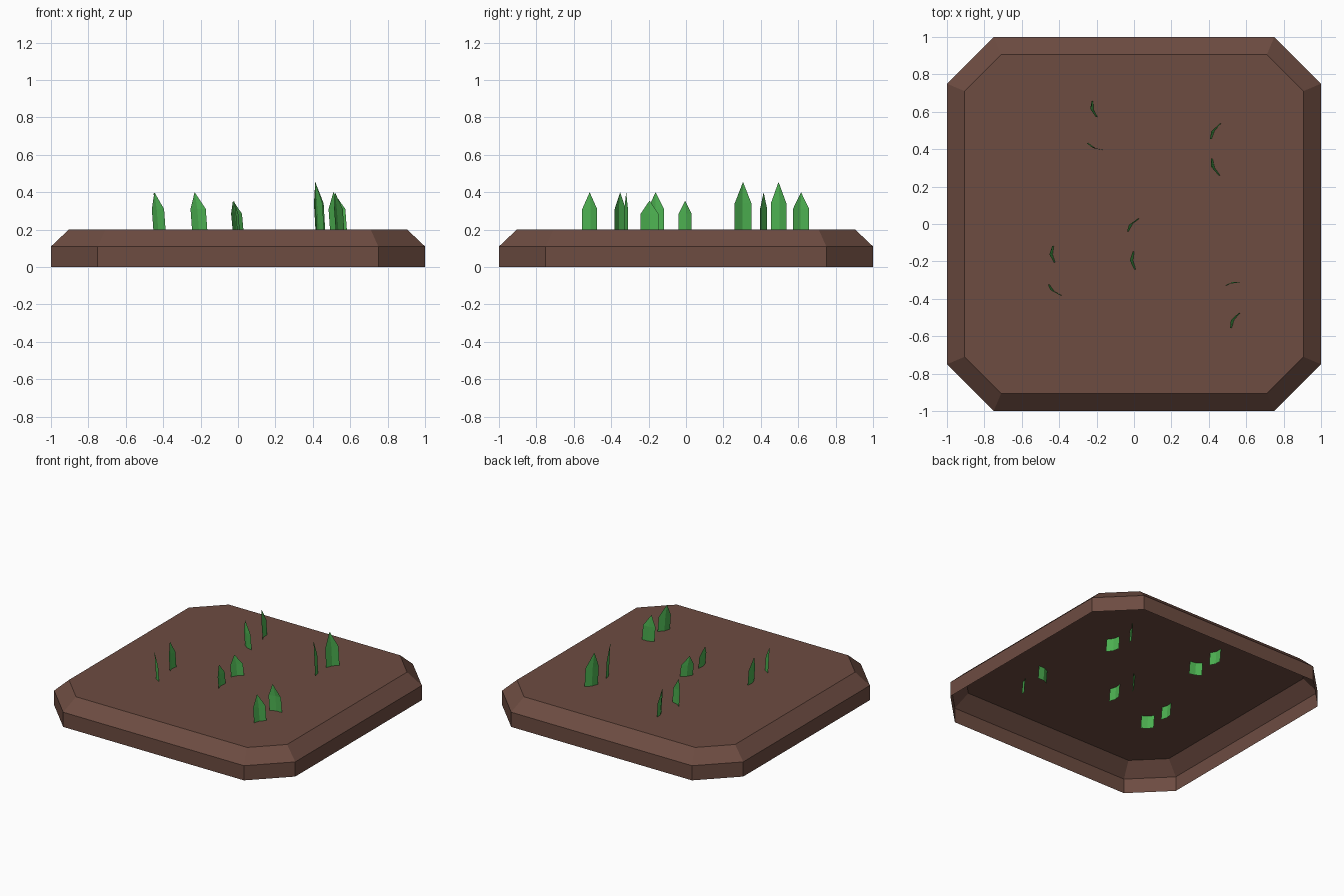
import bpy, bmesh
from math import radians, cos, sin
from mathutils import Vector

cube = bpy.data.objects.get("Cube")
if cube:
    bpy.data.objects.remove(cube)


def material(name, rgb):
    m = bpy.data.materials.new(name)
    m.use_nodes = True
    m.diffuse_color = (*rgb, 1)
    m.node_tree.nodes["Principled BSDF"].inputs["Base Color"].default_value = (*rgb, 1)
    return m


earth = material("earth brown", (0.153, 0.072, 0.053))
grass = material("grass green", (0.072, 0.429, 0.08))


def make_object(name, bm, mat):
    mesh = bpy.data.meshes.new(name)
    bm.to_mesh(mesh)
    bm.free()
    mesh.materials.append(mat)
    obj = bpy.data.objects.new(name, mesh)
    bpy.context.collection.objects.link(obj)
    return obj


def octagon(bm, a, b, z):
    """Square of half-size a with corners cut back to b."""
    pts = [(a, -b), (a, b), (b, a), (-b, a), (-a, b), (-a, -b), (-b, -a), (b, -a)]
    return [bm.verts.new((x, y, z)) for x, y in pts]


# Ground slab: open underneath, with a sloped rim
bm = bmesh.new()
rings = [octagon(bm, 1, 0.75, 0), octagon(bm, 1, 0.75, 0.11), octagon(bm, 0.905, 0.71, 0.2)]
for low, high in zip(rings, rings[1:]):
    for i in range(8):
        j = (i + 1) % 8
        bm.faces.new((low[i], low[j], high[j], high[i]))
bm.faces.new(rings[-1])
make_object("ground_slab", bm, earth)


def blade(name, x, y, angle, width, top):
    """Creased grass blade rooted inside the slab and leaning slightly."""
    a = radians(angle)
    along = Vector((cos(a), sin(a), 0)) * width / 2
    fold = Vector((-sin(a), cos(a), 0)) * 0.01
    shoulder = 0.2 + (top - 0.2) * 0.55
    bm = bmesh.new()
    rows = []
    for z, lean in ((0.1, 0.008), (0.2, 0), (shoulder, -0.008)):
        c = Vector((x + lean, y, z))
        rows.append([bm.verts.new(p) for p in (c - along, c + fold, c + along)])
    for low, high in zip(rows, rows[1:]):
        for i in range(2):
            bm.faces.new((low[i], low[i + 1], high[i + 1], high[i]))
    tip = bm.verts.new((x - 0.027, y, top))
    for i in range(2):
        bm.faces.new((rows[-1][i], rows[-1][i + 1], tip))
    make_object(name, bm, grass)


# Grass blades in pairs: x, y, turn, width, tip height
blades = [
    (-0.207, 0.615, 105, 0.09, 0.4), (-0.205, 0.415, 155, 0.09, 0.4),
    (0.44, 0.495, 58, 0.098, 0.455), (0.44, 0.305, 114, 0.098, 0.455),
    (0, -0.005, 50, 0.09, 0.355), (0.005, -0.195, 95, 0.095, 0.355),
    (-0.425, -0.162, 95, 0.088, 0.4), (-0.42, -0.352, 138, 0.088, 0.4),
    (0.537, -0.32, 12, 0.092, 0.4), (0.545, -0.515, 60, 0.092, 0.4),
]
for n, params in enumerate(blades, 1):
    blade(f"grass_blade_{n}", *params)
